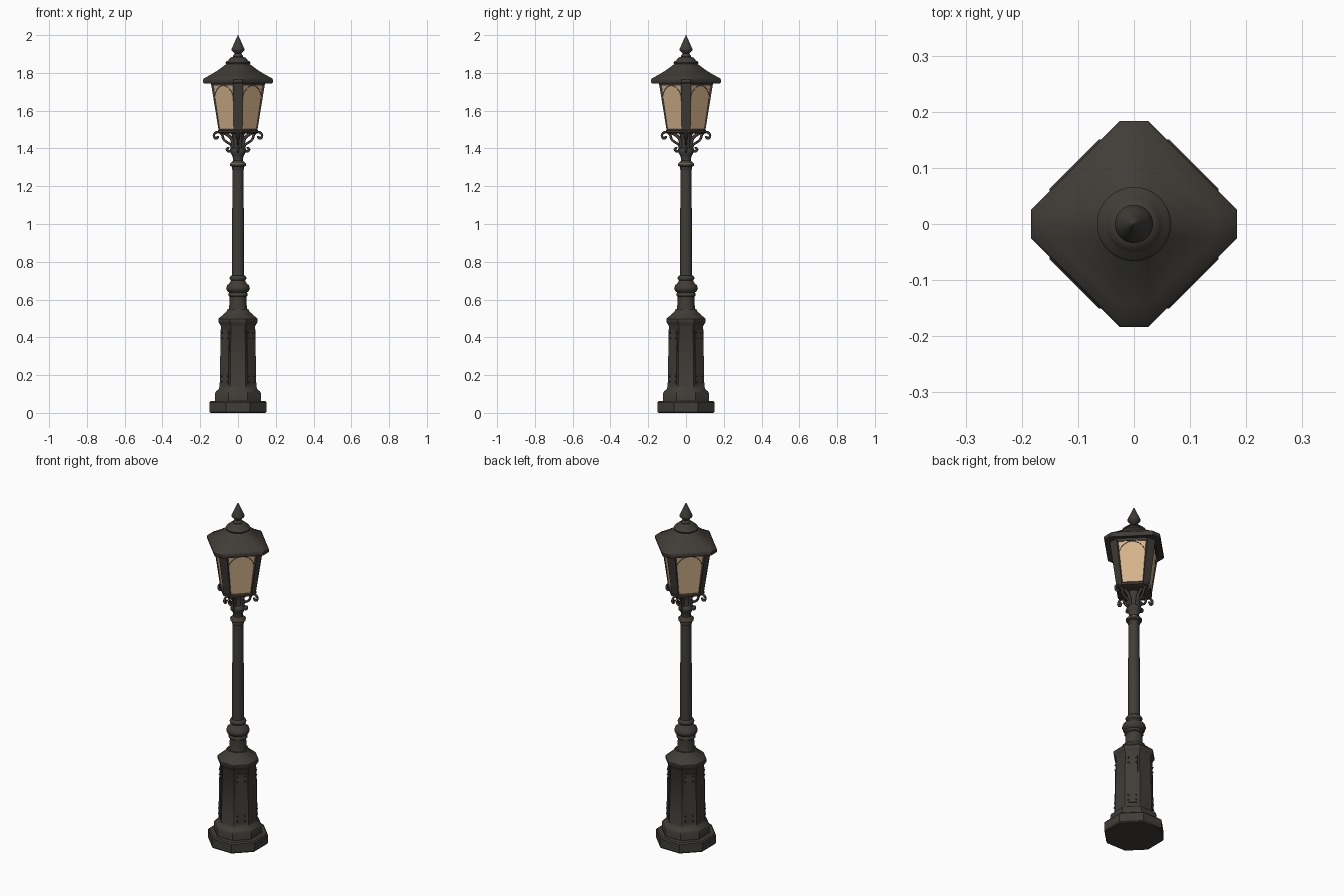
import bpy, bmesh, math
from mathutils import Vector, Matrix

if "Cube" in bpy.data.objects:
    bpy.data.objects.remove(bpy.data.objects["Cube"])


def material(name, rgb):
    m = bpy.data.materials.new(name)
    m.diffuse_color = (*rgb, 1)
    m.use_nodes = True
    m.node_tree.nodes["Principled BSDF"].inputs["Base Color"].default_value = m.diffuse_color
    return m


IRON = material("dark iron", (0.052, 0.046, 0.039))
GLASS = material("amber glass", (0.66, 0.45, 0.26))
BRASS = material("worn brass", (0.45, 0.30, 0.13))
T8 = math.tan(math.pi / 8)


def finish(name, bm, mat, angle=35):
    bmesh.ops.recalc_face_normals(bm, faces=bm.faces)
    me = bpy.data.meshes.new(name)
    bm.to_mesh(me)
    bm.free()
    ob = bpy.data.objects.new(name, me)
    bpy.context.collection.objects.link(ob)
    me.materials.append(mat)
    bpy.ops.object.select_all(action='DESELECT')
    ob.select_set(True)
    bpy.context.view_layer.objects.active = ob
    bpy.ops.object.shade_smooth_by_angle(angle=math.radians(angle))
    return ob


def loft(name, rings, mat, angle=35):
    """Skin a stack of point rings and cap both ends."""
    bm = bmesh.new()
    vs = [[bm.verts.new(p) for p in r] for r in rings]
    n = len(vs[0])
    for a, b in zip(vs, vs[1:]):
        for i in range(n):
            j = (i + 1) % n
            bm.faces.new((a[i], a[j], b[j], b[i]))
    bm.faces.new(vs[0])
    bm.faces.new(vs[-1])
    return finish(name, bm, mat, angle)


def oct_ring(r, z, c=None):
    """Octagon with flats on the axes; c is half the width of those flats."""
    c = r * T8 if c is None else c
    pts = []
    for k in range(4):
        m = Matrix.Rotation(k * math.pi / 2, 3, 'Z')
        pts += [m @ Vector((r, -c, z)), m @ Vector((r, c, z))]
    return pts


def lathe(name, profile, mat=IRON, n=32):
    return loft(name, [[(r * math.cos(2 * math.pi * i / n), r * math.sin(2 * math.pi * i / n), z)
                        for i in range(n)] for r, z in profile], mat, 45)


def wire(name, pts, radius, cyclic=False):
    cu = bpy.data.curves.new(name, 'CURVE')
    cu.dimensions = '3D'
    cu.bevel_depth = radius
    cu.bevel_resolution = 2
    cu.resolution_u = 4
    cu.use_fill_caps = True
    sp = cu.splines.new('NURBS')
    sp.points.add(len(pts) - 1)
    for p, co in zip(sp.points, pts):
        p.co = (*co, 1)
    sp.use_endpoint_u = True
    sp.order_u = 3
    ob = bpy.data.objects.new(name, cu)
    cu.materials.append(IRON)
    bpy.context.collection.objects.link(ob)
    return ob


# Octagonal foot and pedestal
loft("foot_slab", [oct_ring(r, z) for r, z in
                   [(0.146, 0), (0.151, 0.006), (0.151, 0.056), (0.145, 0.063)]], IRON)
loft("pedestal", [oct_ring(r, z) for r, z in
                  [(0.121, 0.06), (0.121, 0.105), (0.115, 0.115), (0.102, 0.125), (0.097, 0.14),
                   (0.091, 0.46), (0.098, 0.472), (0.104, 0.482), (0.104, 0.497),
                   (0.085, 0.515), (0.062, 0.535), (0.055, 0.55)]], IRON)

# Riveted panels on the diagonal pedestal faces
for k in range(4):
    bm = bmesh.new()
    box = bmesh.ops.create_cube(bm, size=1)["verts"]
    bmesh.ops.scale(bm, vec=(0.008, 0.056, 0.29), verts=box)
    for y in (-0.021, 0.021):
        for z in (-0.13, -0.10, 0.10, 0.13):
            bmesh.ops.create_uvsphere(bm, u_segments=8, v_segments=6, radius=0.005,
                                      matrix=Matrix.Translation((0.004, y, z)))
    tilt = Matrix.Rotation(-0.019, 4, 'Y')
    bm.transform(Matrix.Rotation(math.pi / 4 + k * math.pi / 2, 4, 'Z')
                 @ Matrix.Translation((0.0945, 0, 0.295)) @ tilt)
    finish("riveted_panel", bm, IRON)

# Turned post from pedestal to lantern
lathe("post_base_moulding", [(0.05, 0.54), (0.047, 0.56), (0.044, 0.60), (0.044, 0.615), (0.051, 0.62),
                             (0.051, 0.632), (0.046, 0.637), (0.058, 0.645), (0.063, 0.66),
                             (0.058, 0.675), (0.045, 0.687), (0.037, 0.70), (0.043, 0.708),
                             (0.045, 0.714), (0.041, 0.722), (0.034, 0.728)])
lathe("post_shaft", [(0.033, 0.72), (0.032, 0.95), (0.028, 1.295)])
lathe("post_collar", [(0.028, 1.285), (0.033, 1.292), (0.033, 1.298), (0.030, 1.302), (0.041, 1.308),
                      (0.042, 1.318), (0.036, 1.326), (0.027, 1.335), (0.028, 1.355), (0.036, 1.37),
                      (0.041, 1.385), (0.036, 1.395), (0.025, 1.402), (0.022, 1.42),
                      (0.026, 1.45), (0.034, 1.475), (0.045, 1.49)])
lathe("collar_trim", [(0.040, 1.317), (0.0425, 1.317), (0.0425, 1.319), (0.040, 1.321)], BRASS)

# Scroll brackets under the lantern
SCROLL = [(0.106, 1.466), (0.106, 1.455), (0.122, 1.452), (0.130, 1.472), (0.115, 1.488), (0.094, 1.486),
          (0.082, 1.470), (0.078, 1.448), (0.058, 1.432), (0.036, 1.422), (0.032, 1.395),
          (0.046, 1.381), (0.060, 1.390), (0.057, 1.404), (0.047, 1.400)]
for k in range(4):
    m = Matrix.Rotation(k * math.pi / 2, 3, 'Z')
    wire("scroll_bracket", [m @ Vector((r, 0, z)) for r, z in SCROLL], 0.0065)
    wire("bracket_rib", [m @ Vector(p) for p in
                         [(0.025, 0, 1.39), (0.027, 0, 1.44), (0.045, 0, 1.47), (0.085, 0, 1.487)]], 0.009)

# Lantern: floor, glass, corner posts, top rail
Z0, Z1 = 1.492, 1.745


def glass_r(z):
    return 0.096 + (0.137 - 0.096) * (z - Z0) / (Z1 - Z0)


loft("lantern_floor", [oct_ring(r, z, 0.022) for r, z in
                       [(0.085, 1.478), (0.105, 1.484), (0.105, 1.496), (0.098, 1.502)]], IRON)
loft("lantern_glass", [oct_ring(glass_r(z), z, 0.022) for z in (Z0, Z1)], GLASS)
loft("lantern_top_rail", [oct_ring(r, z, 0.024) for r, z in
                          [(0.139, 1.734), (0.143, 1.75)]], IRON)
for k in range(4):
    m = Matrix.Rotation(k * math.pi / 2, 3, 'Z')
    rings = []
    for z, w in ((Z0, 0.022), (Z1, 0.027)):
        r = glass_r(z)
        rings.append([m @ Vector(p) for p in ((r - 0.008, -w, z), (r + 0.006, -w, z),
                                              (r + 0.006, w, z), (r - 0.008, w, z))])
    loft("corner_post", rings, IRON)
    # Thin arch tracery on the pane
    d = Matrix.Rotation(math.pi / 4 + k * math.pi / 2, 3, 'Z')
    pts = []
    for i in range(13):
        t = math.pi * i / 12
        z = 1.655 + 0.078 * math.sin(t)
        pts.append(d @ Vector(((glass_r(z) + 0.022) / math.sqrt(2), 0.072 * math.cos(t), z)))
    wire("pane_arch", pts, 0.0016)

# Hipped roof with clipped corners
loft("roof", [oct_ring(r, z, 0.025) for r, z in
              [(0.165, 1.748), (0.180, 1.745), (0.184, 1.75), (0.184, 1.766), (0.178, 1.773),
               (0.145, 1.790), (0.10, 1.818), (0.058, 1.850)]], IRON)

# Cap and finial
lathe("roof_cap", [(0.055, 1.842), (0.064, 1.847), (0.066, 1.854), (0.062, 1.861), (0.052, 1.865),
                   (0.048, 1.873), (0.036, 1.882), (0.022, 1.886)])
lathe("finial", [(0.024, 1.880), (0.027, 1.888), (0.022, 1.896), (0.018, 1.902), (0.024, 1.910),
                 (0.034, 1.920), (0.034, 1.928), (0.026, 1.944), (0.015, 1.97), (0.001, 2.0)])
